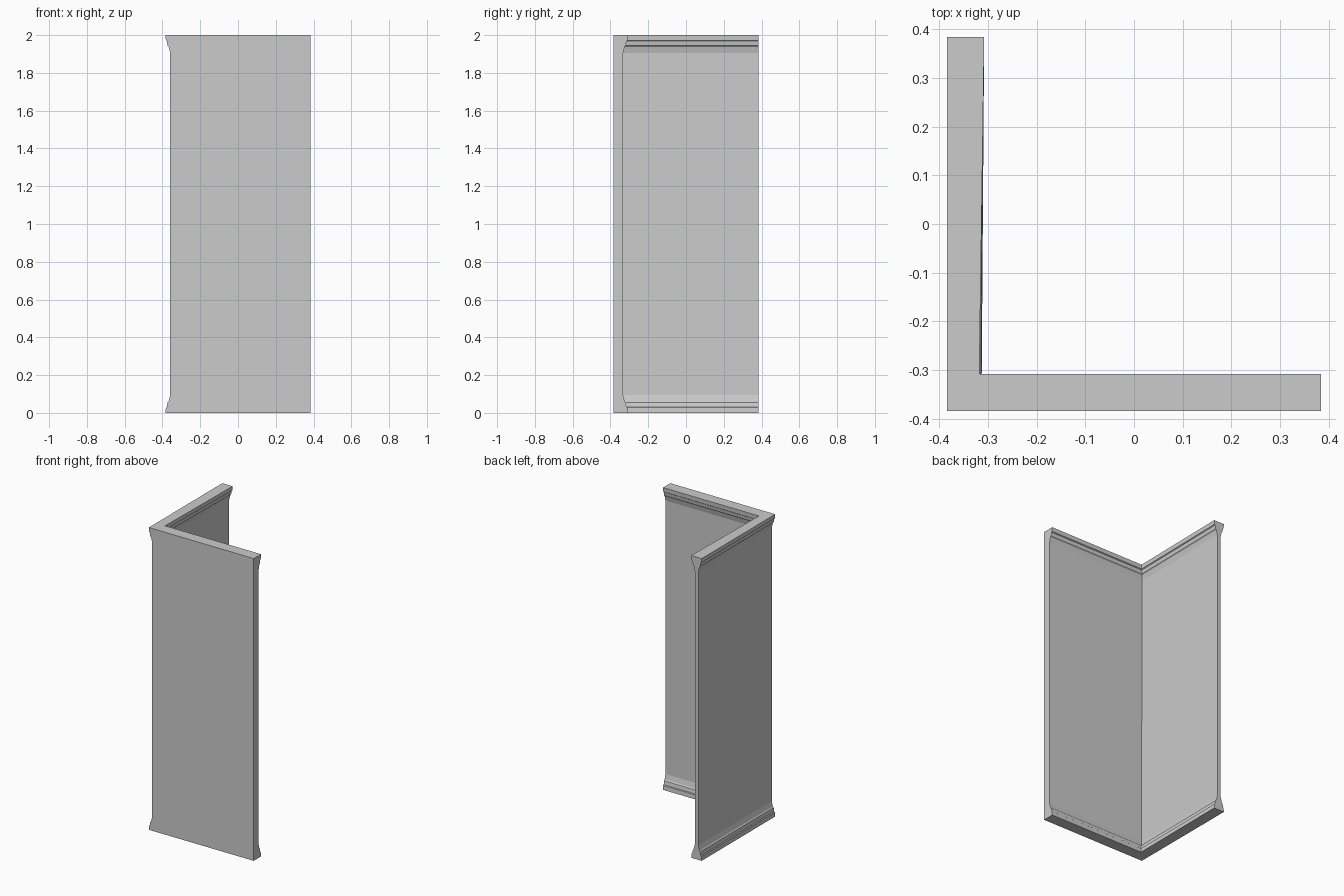
import bpy
import bmesh

cube = bpy.data.objects.get("Cube")
if cube:
    bpy.data.objects.remove(cube, do_unlink=True)

OUT, INN, HEIGHT = 0.384, 0.308, 2.0

# Stepped moulding: distance from the wall's end, recess from its widest line
moulding = [(0, 0), (0.028, 0.002), (0.032, 0.007),
            (0.056, 0.011), (0.062, 0.017), (0.095, 0.025)]
levels = moulding + [(HEIGHT - d, r) for d, r in reversed(moulding)]


def corner_outline(z, r):
    """L-shaped section; the front stays flat and the other sides recede."""
    lean = 0.005 + 0.005 * z / HEIGHT
    return [(-OUT + r, -OUT, z), (OUT, -OUT, z), (OUT, -INN - r, z),
            (-INN - r - lean, -INN - r, z), (-INN - r, OUT, z), (-OUT + r, OUT, z)]


# Corner wall lofted through the mitred sections
bm = bmesh.new()
rings = [[bm.verts.new(p) for p in corner_outline(z, r)] for z, r in levels]
for low, high in zip(rings, rings[1:]):
    for i in range(len(low)):
        j = (i + 1) % len(low)
        bm.faces.new((low[i], low[j], high[j], high[i]))
bm.faces.new(rings[0][::-1])
bm.faces.new(rings[-1])
bmesh.ops.recalc_face_normals(bm, faces=bm.faces)

mesh = bpy.data.meshes.new("corner_wall")
bm.to_mesh(mesh)
bm.free()
wall = bpy.data.objects.new("corner_wall", mesh)
bpy.context.collection.objects.link(wall)

# Plain grey finish
grey = bpy.data.materials.new("light_grey")
grey.use_nodes = True
colour = (0.6, 0.6, 0.6, 1)
grey.diffuse_color = colour
grey.node_tree.nodes["Principled BSDF"].inputs["Base Color"].default_value = colour
mesh.materials.append(grey)
